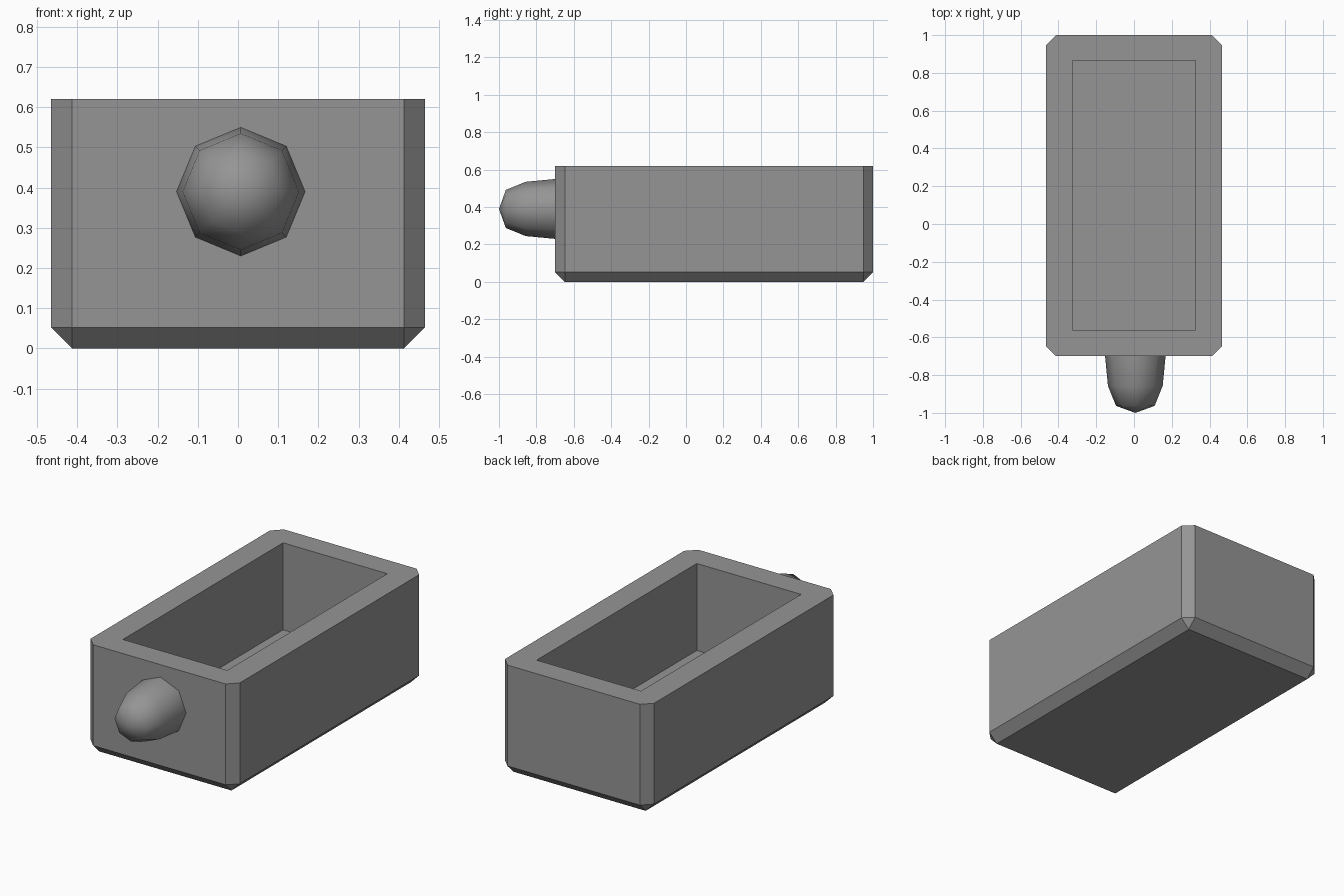
import bpy, bmesh, math
from mathutils import Vector

cube = bpy.data.objects.get("Cube")
if cube:
    bpy.data.objects.remove(cube, do_unlink=True)

grey = bpy.data.materials.new("plain_grey")
grey.use_nodes = True
GREY = (0.3, 0.3, 0.3, 1)
grey.diffuse_color = GREY
grey.node_tree.nodes["Principled BSDF"].inputs["Base Color"].default_value = GREY


def add_object(name, bm):
    bmesh.ops.recalc_face_normals(bm, faces=bm.faces)
    mesh = bpy.data.meshes.new(name)
    bm.to_mesh(mesh)
    bm.free()
    mesh.materials.append(grey)
    obj = bpy.data.objects.new(name, mesh)
    bpy.context.collection.objects.link(obj)
    return obj


def box(low, high):
    bm = bmesh.new()
    bmesh.ops.create_cube(bm, size=1)
    low, high = Vector(low), Vector(high)
    for v in bm.verts:
        v.co = (low + high) / 2 + v.co * (high - low)
    return bm


# Drawer body: chamfered on the upright and bottom edges, sharp around the rim
bm = box((-0.465, -0.7, 0), (0.465, 1, 0.62))
edges = [e for e in bm.edges if min(v.co.z for v in e.verts) < 0.01]
bmesh.ops.bevel(bm, geom=edges, offset=0.052, segments=1, affect='EDGES')
body = add_object("drawer_body", bm)

# Hollow out the inside
cutter = add_object("cavity_cutter", box((-0.325, -0.56, 0.13), (0.325, 0.865, 0.8)))
cutter.hide_render = True
mod = body.modifiers.new("cavity", 'BOOLEAN')
mod.operation = 'DIFFERENCE'
mod.solver = 'EXACT'
mod.object = cutter
bpy.context.view_layer.objects.active = body
bpy.ops.object.modifier_apply(modifier=mod.name)
bpy.data.objects.remove(cutter, do_unlink=True)

# Knob: eight-sided rounded pull on the front, running into the wall
bm = bmesh.new()
SIDES = 8
rings = []
for y, r in ((-0.6, 0.16), (-0.7, 0.16), (-0.857, 0.145), (-0.963, 0.102)):
    rings.append([bm.verts.new((0.007 + r * math.cos(math.tau * i / SIDES), y,
                                0.39 + r * math.sin(math.tau * i / SIDES)))
                  for i in range(SIDES)])
tip = bm.verts.new((0.007, -1, 0.39))
bm.faces.new(rings[0])
for i in range(SIDES):
    j = (i + 1) % SIDES
    for a, b in zip(rings, rings[1:]):
        bm.faces.new((a[i], a[j], b[j], b[i]))
    bm.faces.new((rings[-1][i], rings[-1][j], tip))
knob = add_object("knob", bm)
for p in knob.data.polygons:
    p.use_smooth = len(p.vertices) < SIDES
